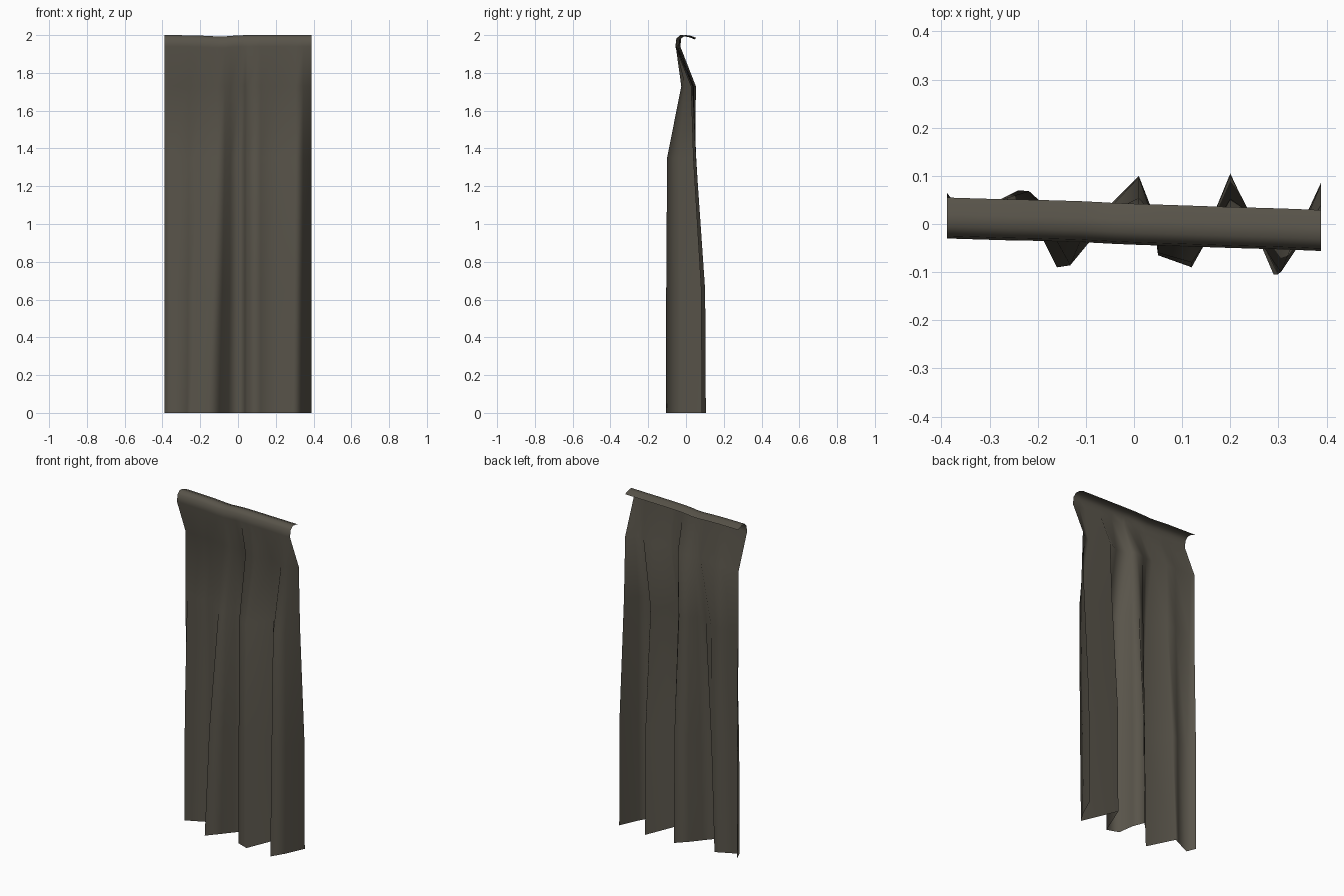
import bpy, bmesh, math

# Fold columns: x, sideways drift at z 1.35, then y at the hem, at z 1.35 and at z 1.73
COLUMNS = [
    (-.388, 0, .065, .050, .052), (-.365, 0, .010, .035, .047),
    (-.27, .01, .055, .045, .043), (-.24, .04, .070, .045, .040),
    (-.16, .05, -.090, -.030, .022), (-.10, .03, -.020, -.010, .022),
    (-.05, .01, .040, .030, .030), (.01, 0, .100, .054, .038),
    (.037, 0, .030, .020, .025), (.050, 0, -.065, -.060, .000),
    (.12, 0, -.090, -.080, -.008), (.20, 0, .105, .053, .036),
    (.29, .015, -.105, -.100, -.025), (.335, .01, -.030, -.040, -.005),
    (.388, 0, .085, .040, .028),
]
# Top edge curling over the rail: y, z
HOOK = [(-.043, 1.94), (-.038, 1.982), (-.018, 2.0), (.008, 1.998), (.042, 1.985)]

cloth = bpy.data.materials.new("dark_taupe_cloth")
cloth.diffuse_color = (0.098, 0.088, 0.068, 1)


def column_points(x, drift, hem, mid, top):
    """Points from hem to curled top for one fold column."""
    pts = [(x, hem, 0), (x + drift * .55, hem * .93 + mid * .07, .65),
           (x + drift, mid, 1.35), (x + drift, top, 1.73)]
    lean = -.013 * x / .388
    sag = .008 * math.exp(-((x + .13) / .1) ** 2)
    return pts + [(x + drift, y + lean, z - sag) for y, z in HOOK]


# Draped curtain sheet
bm = bmesh.new()
grid = [[bm.verts.new(p) for p in column_points(*c)] for c in COLUMNS]
for a, b in zip(grid, grid[1:]):
    for j in range(len(a) - 1):
        bm.faces.new((a[j], b[j], b[j + 1], a[j + 1])).smooth = True

mesh = bpy.data.meshes.new("curtain")
bm.to_mesh(mesh)
bm.free()
mesh.materials.append(cloth)
curtain = bpy.data.objects.new("curtain", mesh)
bpy.context.collection.objects.link(curtain)
